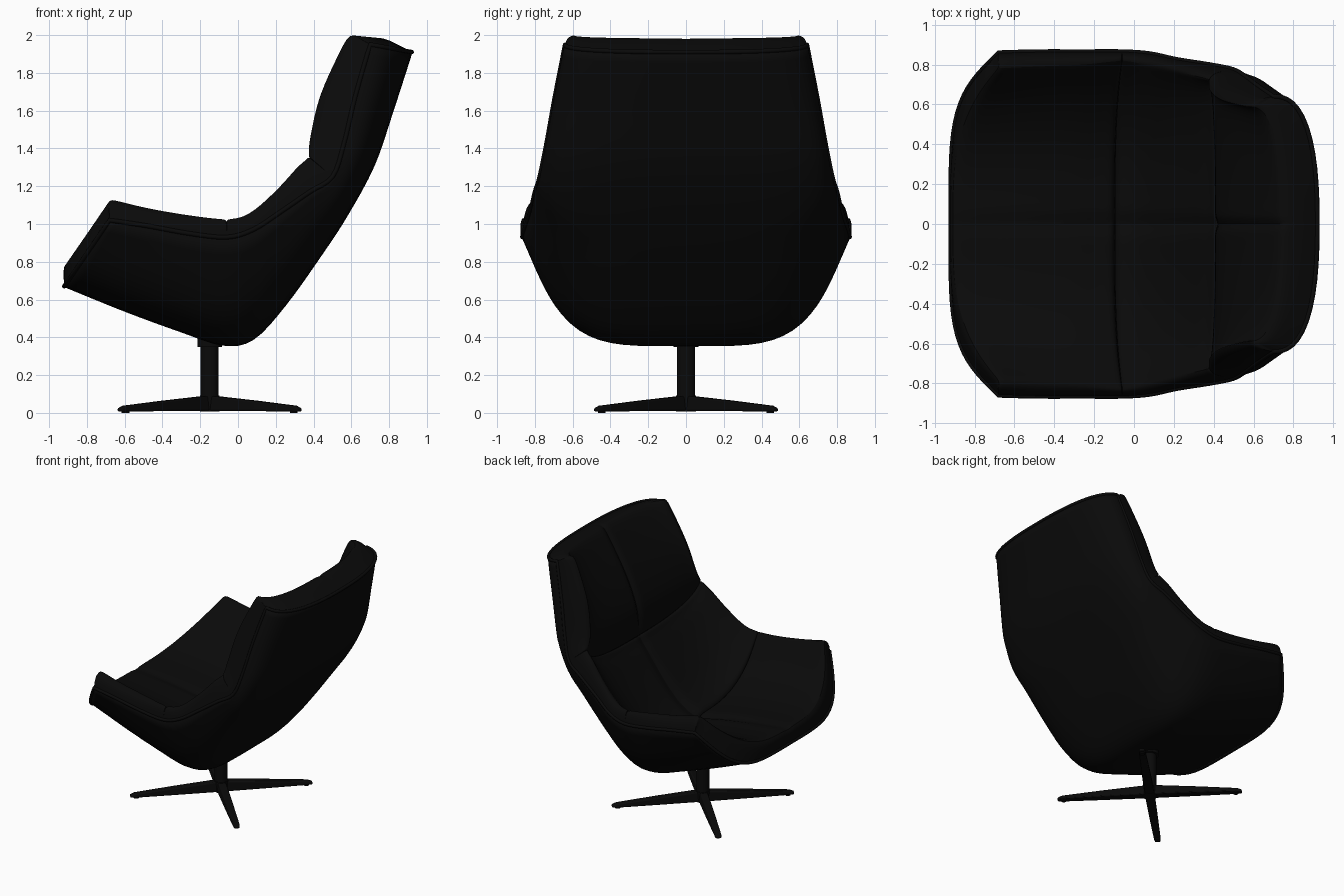
import bpy, bmesh, math
from mathutils import Vector

cube = bpy.data.objects.get("Cube")
if cube:
    bpy.data.objects.remove(cube, do_unlink=True)

black = bpy.data.materials.new("soft_black")
black.use_nodes = True
colour = (0.003, 0.003, 0.003, 1)
black.diffuse_color = colour
black.node_tree.nodes["Principled BSDF"].inputs["Base Color"].default_value = colour

# Stations from the seat front, under the sitter, up to the top of the back:
# shell centre x z, shell rim x y z, cushion centre x z, cushion crest x y z
STATIONS = [
    (-.92, .67, -.68, .86, 1.02, -.93, .8, -.69, .78, 1.14),
    (-.6, .54, -.48, .865, .99, -.6, .77, -.49, .79, 1.09),
    (-.3, .43, -.26, .865, .95, -.32, .73, -.26, .8, 1.05),
    (-.08, .36, -.06, .865, .93, -.1, .69, -.06, .82, 1.03),
    (.08, .39, .08, .855, .97, .06, .77, .06, .8, 1.06),
    (.25, .57, .22, .825, 1.06, .2, .92, .2, .77, 1.18),
    (.45, .85, .38, .8, 1.17, .33, 1.09, .31, .74, 1.3),
    (.58, 1.05, .5, .775, 1.25, .4, 1.2, .37, .72, 1.36),
    (.72, 1.31, .56, .74, 1.42, .42, 1.42, .38, .67, 1.45),
    (.82, 1.6, .62, .695, 1.67, .53, 1.68, .44, .62, 1.7),
    (.92, 1.91, .7, .64, 1.95, .74, 2.01, .59, .58, 2.02),
]
LAST = len(STATIONS) - 1
STEPS = 16
EDGE = 4


def station(u):
    """Smoothly interpolated station."""
    i = min(int(u), LAST - 1)
    t = u - i
    a, b, c, d = (STATIONS[max(0, min(LAST, i + k))] for k in (-1, 0, 1, 2))
    return [q + t / 2 * (r - p + t * (2 * p - 5 * q + 4 * r - s + t * (3 * (q - r) + s - p)))
            for p, q, r, s in zip(a, b, c, d)]


def bowl(cx, cz, rim, n, flare):
    """Half of a rounded cross-section with leaning sides, centre line to rim."""
    pts = []
    for k in range(STEPS + 1):
        t = k / STEPS
        a = t * t * (3 - 2 * t) * math.pi / 2
        rise = 1 - max(0, math.cos(a)) ** (2 / n)
        side = math.sin(a) ** (2 / n) * (1 - flare * (1 - rise))
        pts.append(Vector((cx + (rim[0] - cx) * rise, rim[1] * side, cz + (rim[2] - cz) * rise)))
    return pts


def lean(u):
    """Full lean along the seat, fading out up the back."""
    return max(0, min(1, (8 - u) / 4))


def mirrored(half):
    return [Vector((p.x, -p.y, p.z)) for p in reversed(half[1:])] + half


def shell_half(u):
    s = station(u)
    return bowl(s[0], s[1], s[2:5], 4.5 - max(0, u - 4) / 3, .28 * lean(u))


def shell_row(u):
    return mirrored(shell_half(u))


def pad_row(u, pull):
    """Cushion cross-section, drawn towards the shell by the given share."""
    s = station(u)
    inner = bowl(s[5], s[6], s[7:10], 2.4 + lean(u), .36 * lean(u))
    outer = shell_half(u)
    rim, crest = outer[-1], inner[-1]
    corner = Vector((crest.x, crest.y + (rim.y - crest.y) * .85, crest.z))
    for k in range(1, EDGE + 1):
        t = k / EDGE
        inner.append(crest * (1 - t) ** 2 + corner * 2 * t * (1 - t) + rim * t * t)
        outer.append(rim)
    row = [p.lerp(q, pull) for p, q in zip(inner, outer)]
    # stitched groove along the centre line
    row[0] = row[0].lerp(outer[0], .1 * (1 - pull))
    return mirrored(row)


def finish(obj, angle=60):
    obj.data.materials.append(black)
    bpy.ops.object.select_all(action="DESELECT")
    obj.select_set(True)
    bpy.context.view_layer.objects.active = obj
    bpy.ops.object.shade_smooth_by_angle(angle=math.radians(angle))


def mesh_object(name, bm):
    mesh = bpy.data.meshes.new(name)
    bm.to_mesh(mesh)
    bm.free()
    obj = bpy.data.objects.new(name, mesh)
    bpy.context.collection.objects.link(obj)
    return obj


def loft(name, rows, flip=False):
    bm = bmesh.new()
    grid = [[bm.verts.new(p) for p in row] for row in rows]
    for a, b in zip(grid, grid[1:]):
        for j in range(len(a) - 1):
            face = [a[j], b[j], b[j + 1], a[j + 1]]
            bm.faces.new(face[::-1] if flip else face)
    obj = mesh_object(name, bm)
    finish(obj)
    return obj


def tube(name, points, radius, closed=False):
    curve = bpy.data.curves.new(name, "CURVE")
    curve.dimensions = "3D"
    curve.bevel_depth = radius
    curve.bevel_resolution = 2
    line = curve.splines.new("POLY")
    line.points.add(len(points) - 1)
    for point, p in zip(line.points, points):
        point.co = (*p, 1)
    line.use_cyclic_u = closed
    curve.materials.append(black)
    bpy.context.collection.objects.link(bpy.data.objects.new(name, curve))


# Outer shell
rows = [shell_row(k / 4) for k in range(LAST * 4 + 1)]
shell = loft("outer_shell", rows, flip=True)
thick = shell.modifiers.new("thickness", "SOLIDIFY")
thick.thickness = .02
thick.offset = -.6

# Piping round the shell rim, and the shell seams
rim_loop = rows[0] + [r[-1] for r in rows[1:-1]] + rows[-1][::-1] + [r[0] for r in rows[-2:0:-1]]
tube("rim_piping", rim_loop, .012, closed=True)
for name, u in (("arm_seam", 3), ("back_seam", 7)):
    tube(name, shell_row(u), .004)

# Seat, lower back and headrest cushions
for name, start, end, pull_a, pull_b in (("seat_cushion", 0, 3, .95, .22),
                                         ("lower_back_cushion", 3, 7, .22, .22),
                                         ("headrest_cushion", 7, 10, .22, .95)):
    pad = []
    count = (end - start) * 4
    for k in range(count + 1):
        u = start + k / 4
        if k == 0:
            pad += [pad_row(u, pull_a), pad_row(u, pull_a * .32), pad_row(u + .08, pull_a * .05)]
        elif k == count:
            pad += [pad_row(u - .08, pull_b * .05), pad_row(u, pull_b * .32), pad_row(u, pull_b)]
        else:
            pad.append(pad_row(u, 0))
    cushion = loft(name, pad)
    soft = cushion.modifiers.new("softness", "SUBSURF")
    soft.levels = soft.render_levels = 1

# Swivel column, hub and mounting plate
POST = -.15


def cylinder(name, radius, low, high, x=POST, y=0):
    bpy.ops.mesh.primitive_cylinder_add(vertices=32, radius=radius, depth=high - low,
                                        location=(x, y, (low + high) / 2))
    obj = bpy.context.object
    obj.name = name
    finish(obj, 40)


cylinder("swivel_column", .048, .05, .42)
cylinder("base_hub", .052, .008, .092)
cylinder("mounting_plate", .065, .35, .4)

# Four tapered legs on the diagonals, each with a glide
for k in range(4):
    angle = math.radians(45 + 90 * k)
    bm = bmesh.new()
    ends = []
    for reach, half, low, top in ((0, .036, .01, .092), (.35, .032, .009, .064), (.64, .026, .008, .038),
                                  (.675, .02, .008, .026)):
        ends.append([bm.verts.new((reach, y, z)) for y, z in
                     ((-half, low), (half, low), (half * .8, top), (-half * .8, top))])
    for a, b in zip(ends, ends[1:]):
        for j in range(4):
            bm.faces.new((a[j], a[(j + 1) % 4], b[(j + 1) % 4], b[j]))
    bm.faces.new(ends[0][::-1])
    bm.faces.new(ends[-1])
    bmesh.ops.recalc_face_normals(bm, faces=bm.faces)
    leg = mesh_object("base_leg", bm)
    leg.location.x = POST
    leg.rotation_euler.z = angle
    bevel = leg.modifiers.new("soft_edges", "BEVEL")
    bevel.width = .008
    bevel.segments = 2
    finish(leg, 40)
    cylinder("leg_glide", .02, 0, .012, POST + .63 * math.cos(angle), .63 * math.sin(angle))
